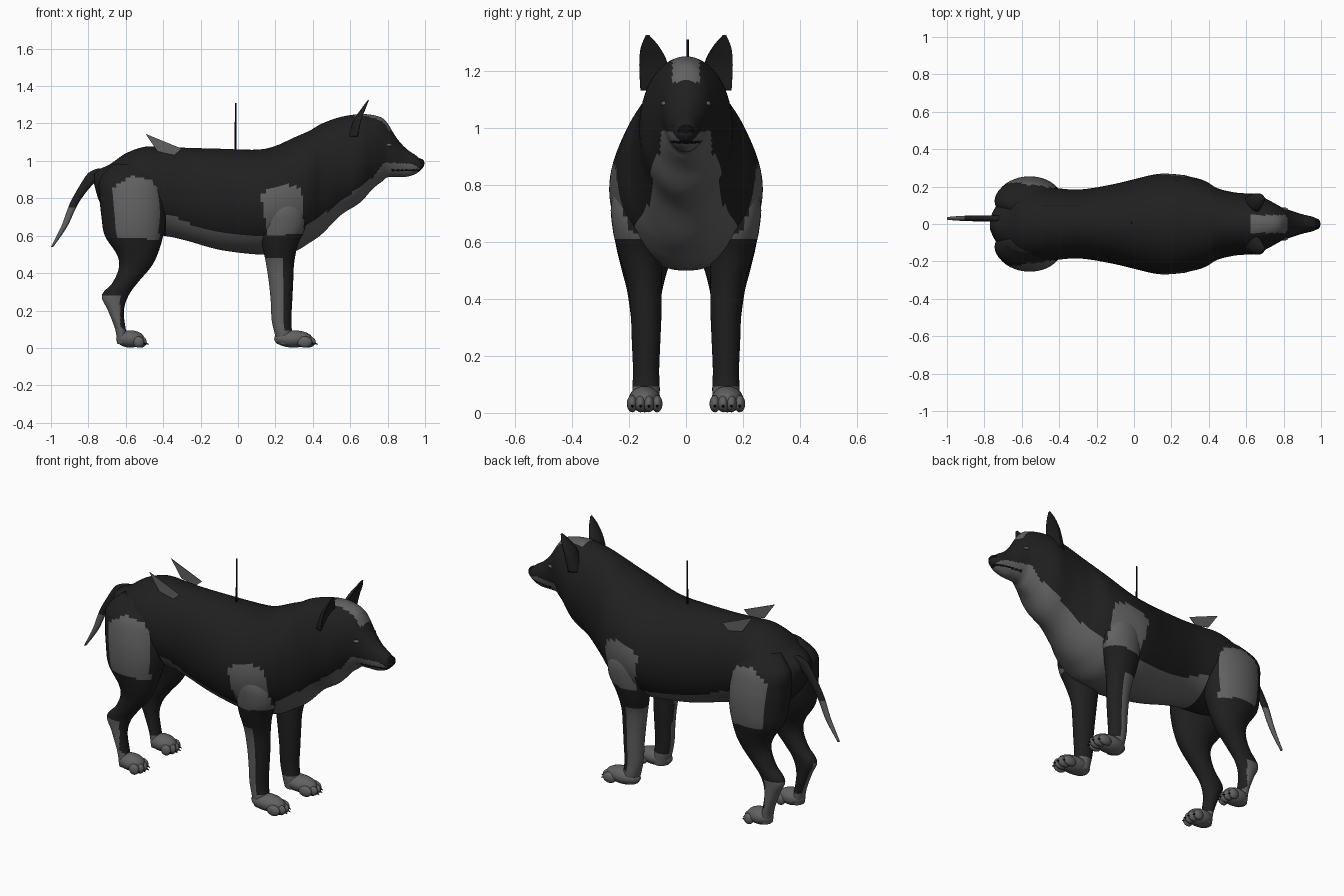
import bpy, bmesh, math
from mathutils import Matrix, Vector

cube = bpy.data.objects.get("Cube")
if cube:
    bpy.data.objects.remove(cube)


def make_material(name, value):
    mat = bpy.data.materials.new(name)
    mat.use_nodes = True
    colour = (value, value, value, 1)
    mat.diffuse_color = colour
    mat.node_tree.nodes["Principled BSDF"].inputs["Base Color"].default_value = colour
    return mat


DARK, GREY, BLACK = range(3)
materials = [make_material("dark fur", 0.014), make_material("grey fur", 0.12),
             make_material("black claw", 0.004)]


def finish(name, bm, paint=None, smooth=True):
    """Turn a bmesh into an object; paint is a colour index or a rule on face centres."""
    bmesh.ops.recalc_face_normals(bm, faces=bm.faces)
    for face in bm.faces:
        face.material_index = paint(face.calc_center_median()) if callable(paint) else paint
        face.smooth = smooth
    mesh = bpy.data.meshes.new(name)
    bm.to_mesh(mesh)
    bm.free()
    for mat in materials:
        mesh.materials.append(mat)
    obj = bpy.data.objects.new(name, mesh)
    bpy.context.collection.objects.link(obj)
    return obj


def spline(rows, steps):
    """Smoothly interpolate between rows of section values."""
    out = []
    for i in range(len(rows) - 1):
        a, b, c, d = (rows[max(0, min(len(rows) - 1, i + k))] for k in (-1, 0, 1, 2))
        for s in range(steps):
            t = s / steps
            out.append([q + t * (r - p + t * (2 * p - 5 * q + 4 * r - w
                        + t * (3 * (q - r) + w - p))) / 2
                        for p, q, r, w in zip(a, b, c, d)])
    return out + [list(rows[-1])]


def loft(rings):
    """Skin a list of closed rings and cap both ends."""
    bm = bmesh.new()
    rows = [[bm.verts.new(p) for p in ring] for ring in rings]
    n = len(rows[0])
    for low, high in zip(rows, rows[1:]):
        for i in range(n):
            j = (i + 1) % n
            bm.faces.new((low[i], low[j], high[j], high[i]))
    bm.faces.new(rows[0])
    bm.faces.new(rows[-1])
    return bm


def circle(n):
    return [(math.cos(math.tau * i / n), math.sin(math.tau * i / n)) for i in range(n)]


def upright_loft(rows, side=1, steps=6, sides=32, hollow=False):
    """Rows are z, back x, front x, centre y, half width; hollow scoops the front."""
    rings = []
    for z, back, front, y, half in spline(rows, steps):
        mid, radius = (back + front) / 2, (front - back) / 2
        rings.append([(mid + radius * c * (-0.2 if hollow and c > 0 else 1),
                       side * (y + half * s), z) for c, s in circle(sides)])
    return loft(rings)


def add_ball(bm, centre, radii):
    matrix = Matrix.Translation(centre) @ Matrix.Diagonal((*radii, 1))
    bmesh.ops.create_uvsphere(bm, u_segments=20, v_segments=12, radius=1, matrix=matrix)


def inside(x, z, outline):
    """Is the side-on point inside the outline?"""
    hit = False
    for (ax, az), (bx, bz) in zip(outline, outline[1:] + outline[:1]):
        if (az > z) != (bz > z) and x < ax + (z - az) * (bx - ax) / (bz - az):
            hit = not hit
    return hit


def height_on(line, x):
    for (ax, az), (bx, bz) in zip(line, line[1:]):
        if ax <= x <= bx:
            return az + (bz - az) * (x - ax) / (bx - ax)
    return -1


# Markings shared by the body and the legs
rump_patch = [(-.67, .85), (-.58, .92), (-.47, .9), (-.43, .85), (-.42, .58), (-.64, .59)]
shoulder_patch = [(.12, .83), (.27, .87), (.34, .85), (.355, .61), (.16, .6)]
belly_line = [(-.38, .72), (-.2, .64), (0, .605), (.2, .59), (.33, .63), (.45, .71),
              (.57, .8), (.73, .92), (.78, .99), (.93, .985), (.97, .96)]


def side_patch(p):
    return abs(p.y) > .1 and (inside(p.x, p.z, rump_patch) or inside(p.x, p.z, shoulder_patch))


def paint_body(p):
    if p.x > .82 and abs(p.z - .95) < .005:                 # mouth line
        return BLACK
    if .62 < p.x < .82 and abs(p.y) < .048 and p.z > 1.16:  # crown patch
        return GREY
    return GREY if side_patch(p) or p.z < height_on(belly_line, p.x) else DARK


def paint_front_leg(p):
    stripe = p.z < .48 and p.x < .245 and abs(p.y) > .125
    return GREY if side_patch(p) or stripe or p.z < .09 else DARK


def paint_hind_leg(p):
    shin = p.z < .28 and p.x < -.63 + max(0, .12 - p.z) and abs(p.y) > .125
    return GREY if side_patch(p) or shin or p.z < .09 else DARK


# Body, neck and head: x, top z, bottom z, half width
body = [(-.77, .93, .88, .03), (-.74, .955, .78, .09), (-.68, .985, .7, .15),
        (-.6, 1.04, .63, .19), (-.5, 1.075, .6, .2), (-.4, 1.075, .6, .19),
        (-.28, 1.07, .575, .185), (-.1, 1.065, .525, .215), (.1, 1.06, .5, .263),
        (.2, 1.08, .503, .268), (.3, 1.125, .515, .253), (.38, 1.16, .56, .23),
        (.45, 1.2, .61, .19), (.55, 1.235, .71, .167), (.65, 1.25, .775, .16),
        (.72, 1.245, .85, .128), (.77, 1.23, .89, .1), (.8, 1.2, .912, .085),
        (.85, 1.12, .915, .068), (.9, 1.065, .915, .052), (.95, 1.03, .93, .04),
        (.985, 1.0, .96, .025), (.995, .99, .975, .01)]
rings = [[(x, half * c, (top + low) / 2 + (top - low) / 2 * s) for c, s in circle(80)]
         for x, top, low, half in spline(body, 7)]
finish("body_and_head", loft(rings), paint_body)

# Limb and ear sections: z, back x, front x, centre y, half width
front_leg = [(.87, .16, .31, .16, .05), (.75, .12, .36, .165, .095), (.65, .12, .36, .17, .088),
             (.55, .13, .32, .16, .075), (.45, .15, .3, .145, .06), (.35, .165, .295, .14, .054),
             (.25, .175, .29, .14, .05), (.15, .18, .285, .14, .046), (.08, .195, .29, .14, .048),
             (.02, .21, .3, .14, .045)]
hind_leg = [(.98, -.67, -.47, .1, .05), (.9, -.74, -.41, .12, .1), (.8, -.74, -.39, .125, .122),
            (.7, -.73, -.385, .13, .125), (.6, -.712, -.4, .14, .108), (.5, -.648, -.43, .145, .08),
            (.43, -.637, -.467, .145, .062), (.35, -.67, -.535, .145, .05),
            (.28, -.728, -.585, .145, .043), (.2, -.695, -.61, .145, .04),
            (.1, -.657, -.6, .145, .04), (.02, -.645, -.58, .145, .04)]
ear = [(1.13, .59, .69, .115, .045), (1.22, .62, .7, .114, .05),
       (1.28, .66, .705, .125, .034), (1.325, .694, .706, .135, .006)]


def build_paw(name, x, y, length):
    """Pad, four toes and four claws, ending at x + length."""
    pad, claws = bmesh.new(), bmesh.new()
    add_ball(pad, (x + length * .45, y, .048), (length * .46, .056, .046))
    for k in (-1.5, -.5, .5, 1.5):
        toe_y = y + k * .029
        toe_x = x + length * (.8 if abs(k) < 1 else .72)
        add_ball(pad, (toe_x, toe_y, .032), (length * .18, .019, .03))
        tilt = Matrix.Rotation(math.radians(110), 4, "Y")
        place = Matrix.Translation((toe_x + length * .17, toe_y, .024)) @ tilt
        bmesh.ops.create_cone(claws, cap_ends=True, segments=8, radius1=.008, radius2=.001,
                              depth=.03, matrix=place)
    finish(name + "_paw", pad, GREY)
    finish(name + "_claws", claws, BLACK)


for side, label in ((1, "left"), (-1, "right")):
    finish(label + "_front_leg", upright_loft(front_leg, side, 10), paint_front_leg)
    finish(label + "_hind_leg", upright_loft(hind_leg, side, 9, 40), paint_hind_leg)
    build_paw(label + "_front", .195, side * .145, .225)
    build_paw(label + "_hind", -.65, side * .145, .165)
    finish(label + "_ear", upright_loft(ear, side, hollow=True), DARK)

    # Eye
    eye = bmesh.new()
    add_ball(eye, (.805, side * .076, 1.085), (.02, .012, .009))
    finish(label + "_eye", eye, GREY)

    # Thin tuft of fur standing off the rump
    tuft = bmesh.new()
    outline = [(-.495, 1.145), (-.3, 1.065), (-.34, 1.03), (-.43, 1.05)]
    face = tuft.faces.new([tuft.verts.new((x, side * .1 - .002, z)) for x, z in outline])
    raised = bmesh.ops.extrude_face_region(tuft, geom=[face])["geom"]
    bmesh.ops.translate(tuft, vec=Vector((0, .004, 0)),
                        verts=[v for v in raised if isinstance(v, bmesh.types.BMVert)])
    finish(label + "_rump_tuft", tuft, GREY, False)

# Tail with a grey tip
tail = [(.96, -.75, -.69, .03, .014), (.935, -.8, -.7, .03, .016), (.87, -.845, -.78, .03, .016),
        (.77, -.9, -.855, .03, .015), (.65, -.945, -.912, .03, .013), (.54, -1, -.988, .03, .008)]
finish("tail", upright_loft(tail, sides=16), lambda p: GREY if p.z < .75 else DARK)

# Nose
nose = bmesh.new()
add_ball(nose, (.973, 0, .988), (.024, .03, .024))
finish("nose", nose, BLACK)

# Thin rod standing on the back
rod = bmesh.new()
bmesh.ops.create_cone(rod, cap_ends=True, segments=8, radius1=.005, radius2=.004, depth=.27,
                      matrix=Matrix.Translation((-.013, .006, 1.175)))
finish("back_rod", rod, BLACK)
